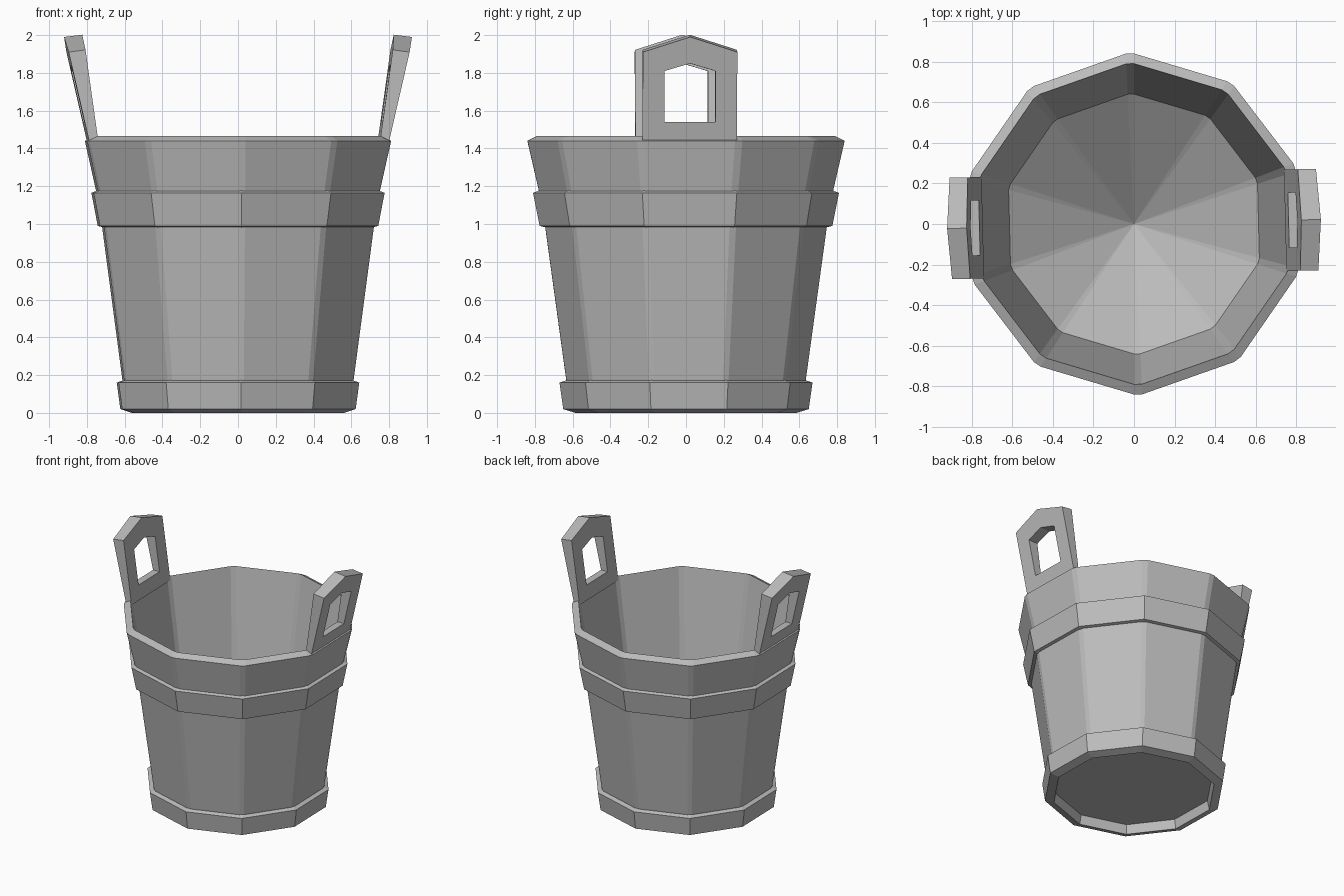
import bpy
import bmesh
import math
from mathutils import Matrix

cube = bpy.data.objects.get("Cube")
if cube:
    bpy.data.objects.remove(cube, do_unlink=True)

SIDES = 10
TWIST = math.radians(1.4)

wood = bpy.data.materials.new("plain_grey")
wood.use_nodes = True
wood.diffuse_color = (0.5, 0.5, 0.5, 1)
wood.node_tree.nodes["Principled BSDF"].inputs["Base Color"].default_value = (0.5, 0.5, 0.5, 1)


def finish(name, bm):
    """Turn a bmesh into a flat-shaded object with the wood material."""
    bmesh.ops.rotate(bm, verts=bm.verts, matrix=Matrix.Rotation(TWIST, 3, "Z"))
    mesh = bpy.data.meshes.new(name)
    bm.to_mesh(mesh)
    bm.free()
    mesh.materials.append(wood)
    obj = bpy.data.objects.new(name, mesh)
    bpy.context.collection.objects.link(obj)
    return obj


def lathe(name, profile, chamfer=0.0, closed=False):
    """Sweep (radius, height) points, listed outside-up, round a ten-sided plan."""
    angles = []
    for i in range(SIDES):
        corner = math.pi / 2 + math.tau * i / SIDES
        angles += [corner - chamfer, corner + chamfer] if chamfer else [corner]
    bm = bmesh.new()
    rings = []
    for r, z in profile:
        if r == 0:
            rings.append([bm.verts.new((0, 0, z))] * len(angles))
        else:
            rings.append([bm.verts.new((r * math.cos(a), r * math.sin(a), z)) for a in angles])
    pairs = list(zip(rings, rings[1:]))
    if closed:
        pairs.append((rings[-1], rings[0]))
    for low, high in pairs:
        for i in range(len(angles)):
            j = (i + 1) % len(angles)
            corners = dict.fromkeys((low[i], low[j], high[j], high[i]))
            bm.faces.new(list(corners))
    return finish(name, bm)


# Stave wall with a sloped rim and a funnel-shaped floor
lathe("bucket_body", [(0.615, 0.08), (0.635, 0.18), (0.745, 0.98), (0.78, 1.18),
                      (0.84, 1.44), (0.79, 1.465), (0.64, 0.58), (0, 0.12)],
      chamfer=math.radians(1.4))

# Upper hoop
lathe("upper_hoop", [(0.735, 0.98), (0.775, 0.99), (0.81, 1.165), (0.77, 1.18)], closed=True)

# Bottom hoop with the recessed underside
lathe("bottom_hoop", [(0, 0.07), (0.57, 0.07), (0.585, 0), (0.65, 0.02),
                      (0.67, 0.16), (0.62, 0.178)])


def outer_x(z):
    return 0.79 + (z - 1.42) * 0.23


def inner_x(z):
    return 0.745 + (z - 1.42) * 0.14


def handle(name, side):
    """Pointed grip board with a matching pointed hole, leaning outward."""
    outline = [(-0.25, 1.42), (0.25, 1.42), (0.25, 1.91), (0, 1.99), (-0.25, 1.91)]
    hole = [(-0.135, 1.54), (0.135, 1.54), (0.135, 1.81), (0, 1.85), (-0.135, 1.81)]
    bm = bmesh.new()
    loops = []
    for points, depth in ((outline, outer_x), (hole, outer_x), (hole, inner_x), (outline, inner_x)):
        # the inner face rises slightly so the top edges slope outward
        lift = 0.012 if depth is inner_x and points is outline else 0
        loops.append([bm.verts.new((side * depth(z), y, z + lift)) for y, z in points])
    for a, b in zip(loops, loops[1:] + loops[:1]):
        for i in range(len(outline)):
            j = (i + 1) % len(outline)
            bm.faces.new((a[i], a[j], b[j], b[i]))
    bmesh.ops.recalc_face_normals(bm, faces=bm.faces)
    return finish(name, bm)


handle("left_handle", 1)
handle("right_handle", -1)
